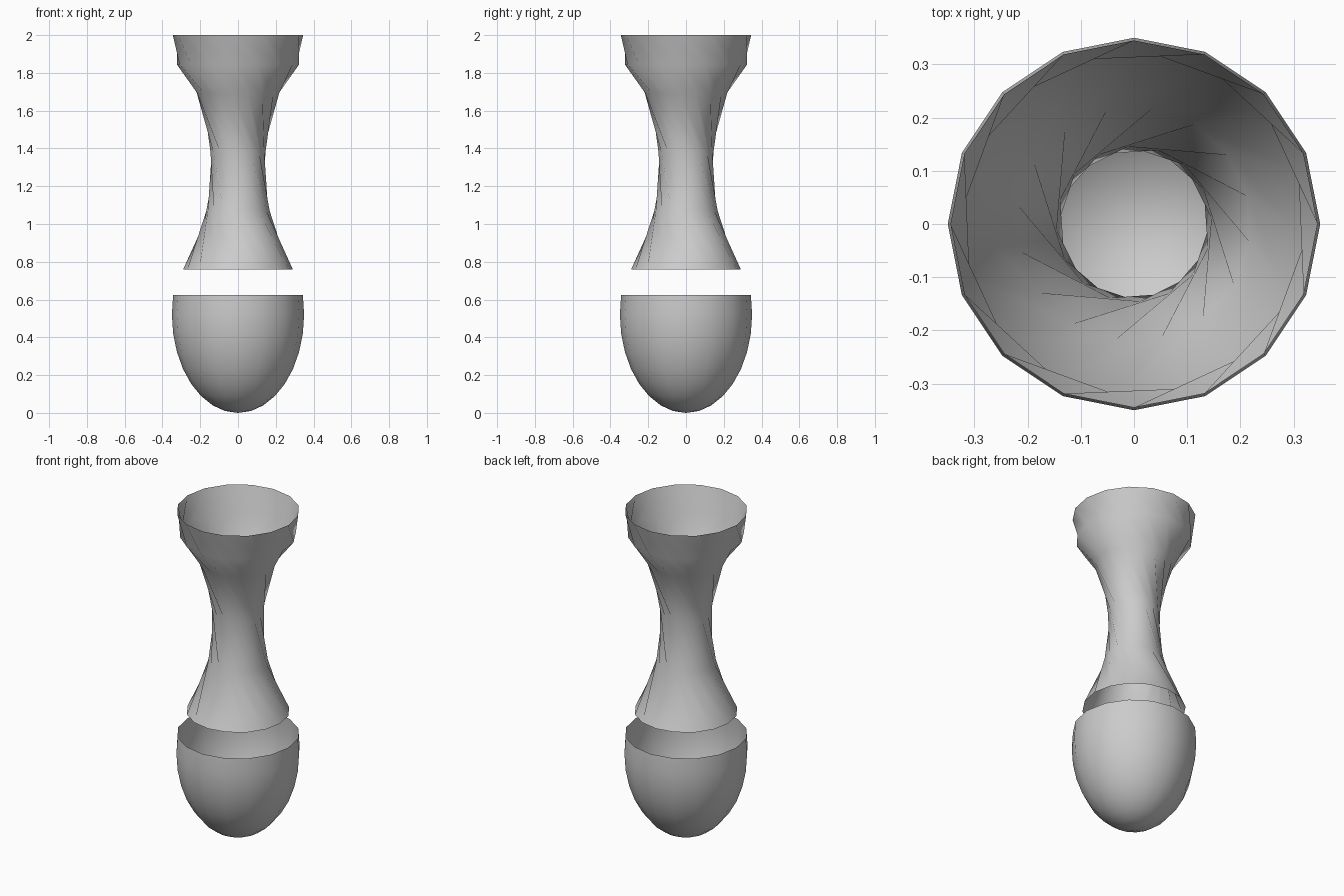
import bpy, bmesh
from math import cos, sin, pi, radians

if "Cube" in bpy.data.objects:
    bpy.data.objects.remove(bpy.data.objects["Cube"])

SIDES = 16


def lathe(name, profile, tip=None):
    """Open surface of rings (radius, z, turn in degrees), optional closing tip."""
    bm = bmesh.new()
    rings = []
    for r, z, turn in profile:
        a0 = radians(turn)
        rings.append([bm.verts.new((r * cos(a0 + 2 * pi * i / SIDES),
                                    r * sin(a0 + 2 * pi * i / SIDES), z))
                      for i in range(SIDES)])
    for up, low in zip(rings, rings[1:]):
        for i in range(SIDES):
            j = (i + 1) % SIDES
            # fixed diagonal: the twisted side bends inwards
            bm.faces.new((up[i], low[i], low[j]))
            bm.faces.new((up[i], low[j], up[j]))
    if tip is not None:
        t = bm.verts.new((0, 0, tip))
        for i in range(SIDES):
            bm.faces.new((rings[-1][i], t, rings[-1][(i + 1) % SIDES]))
    for f in bm.faces:
        f.smooth = True
    me = bpy.data.meshes.new(name)
    bm.to_mesh(me)
    bm.free()
    ob = bpy.data.objects.new(name, me)
    bpy.context.collection.objects.link(ob)
    return ob


# Twisted, waisted upper sleeve, open at both ends
lathe("twisted_sleeve", [(0.345, 2.0, 0), (0.325, 1.845, 18), (0.22, 1.69, 36),
                         (0.146, 1.38, 72), (0.168, 1.07, 108), (0.29, 0.76, 135)])

# Egg-shaped lower cup, open at the top
STEP = pi / 16
cup = [(0.35 * cos(k * STEP), 0.522 + 0.522 * sin(k * STEP), 0) for k in range(1, -8, -1)]
lathe("lower_cup", cup, tip=0.0)
